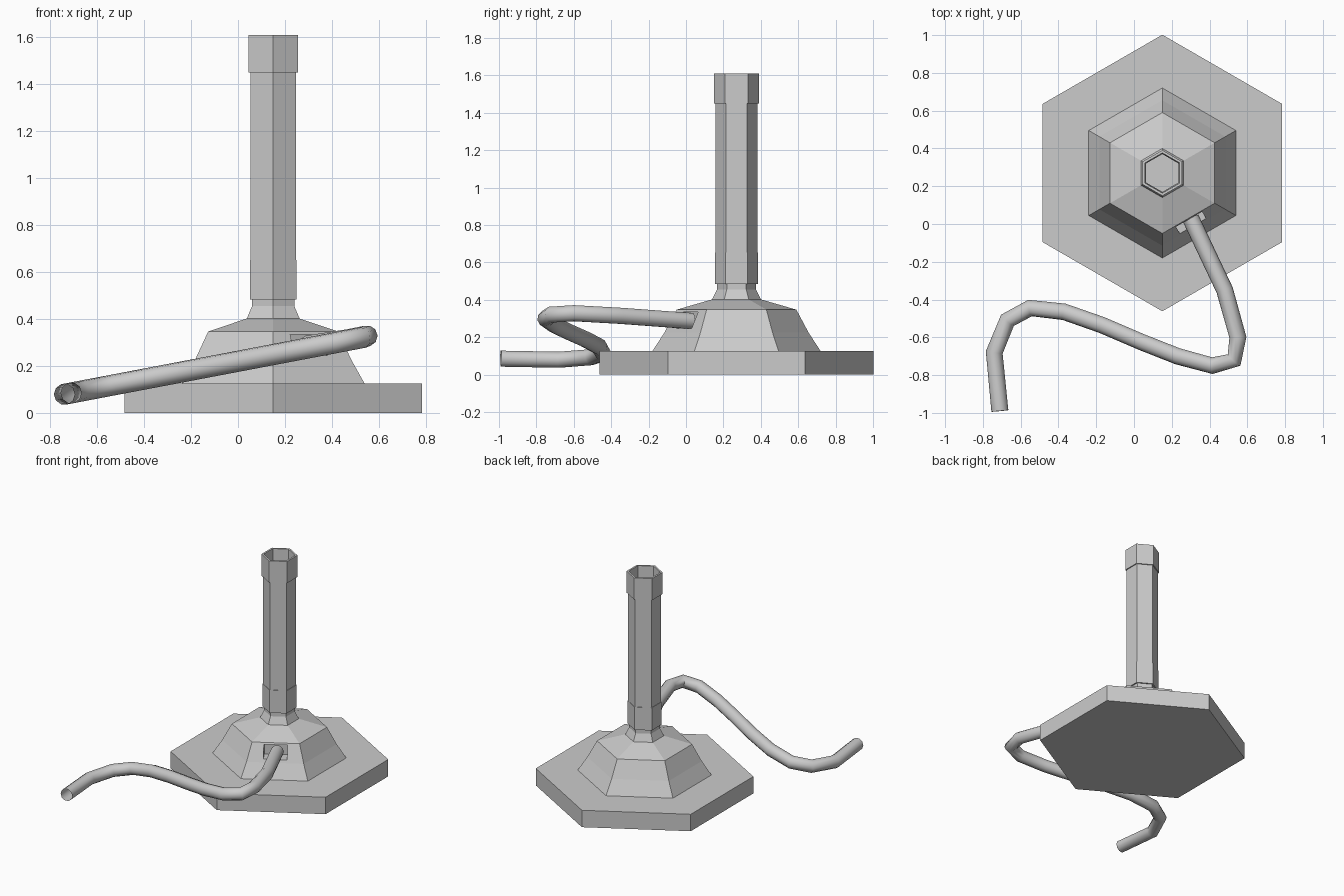
import bpy
import bmesh
from math import cos, sin, pi
from mathutils import Matrix, Vector

CX, CY = 0.15, 0.27

cube = bpy.data.objects.get("Cube")
if cube:
    bpy.data.objects.remove(cube, do_unlink=True)

grey = bpy.data.materials.new("light grey")
grey.use_nodes = True
colour = (0.6, 0.6, 0.6, 1)
grey.diffuse_color = colour
grey.node_tree.nodes["Principled BSDF"].inputs["Base Color"].default_value = colour


def add_object(name, bm):
    bmesh.ops.recalc_face_normals(bm, faces=bm.faces)
    mesh = bpy.data.meshes.new(name)
    bm.to_mesh(mesh)
    bm.free()
    mesh.materials.append(grey)
    obj = bpy.data.objects.new(name, mesh)
    bpy.context.collection.objects.link(obj)
    return obj


def hex_lathe(name, profile):
    """Stack six-sided rings of (corner radius, height) and cap both ends."""
    bm = bmesh.new()
    rings = [[bm.verts.new((CX + r * cos(pi / 2 + i * pi / 3),
                            CY + r * sin(pi / 2 + i * pi / 3), z))
              for i in range(6)] for r, z in profile]
    for a, b in zip(rings, rings[1:]):
        for i in range(6):
            j = (i + 1) % 6
            bm.faces.new((a[i], a[j], b[j], b[i]))
    bm.faces.new(rings[0])
    bm.faces.new(rings[-1])
    return add_object(name, bm)


# Foot and sloping skirt
hex_lathe("base_plate", [(0.732, 0), (0.732, 0.125)])
skirt = hex_lathe("base_skirt", [(0.45, 0.12), (0.45, 0.125), (0.385, 0.225),
                                 (0.32, 0.347), (0.13, 0.402), (0.104, 0.455),
                                 (0.104, 0.49)])

# Barrel with an open bore, lower collar and top collar
hex_lathe("barrel", [(0.104, 0.485), (0.112, 0.485), (0.112, 1.45),
                     (0.121, 1.45), (0.121, 1.61), (0.106, 1.61),
                     (0.1, 1.45), (0.1, 0.5)])
hex_lathe("lower_collar", [(0.104, 0.484), (0.115, 0.484), (0.115, 0.652),
                           (0.105, 0.652)])

# Rectangular port cut into the front left face of the skirt
bm = bmesh.new()
outward = Vector((cos(pi / 3), -sin(pi / 3), 0))
bmesh.ops.create_cube(bm, size=1, matrix=(
    Matrix.Translation(Vector((CX, CY, 0.29)) + outward * 0.33)
    @ Matrix.Rotation(-pi / 3, 4, "Z") @ Matrix.Diagonal((0.18, 0.16, 0.09, 1))))
cutter = add_object("port_cutter", bm)
cutter.hide_render = True
cut = skirt.modifiers.new("port", "BOOLEAN")
cut.operation = "DIFFERENCE"
cut.solver = "EXACT"
cut.object = cutter
bpy.context.view_layer.objects.active = skirt
bpy.ops.object.modifier_apply(modifier="port")
bpy.data.objects.remove(cutter, do_unlink=True)

# Hose: open round tube along a path that climbs evenly from its loose end
plan = [(-0.71, -0.99), (-0.74, -0.68), (-0.67, -0.51), (-0.55, -0.445),
        (-0.37, -0.465), (-0.17, -0.535), (0.04, -0.625), (0.23, -0.7),
        (0.415, -0.75), (0.53, -0.72)]
path = [(x, y, 0.085 + 0.19 * (x + 0.71)) for x, y in plan]
path += [(0.55, -0.6, 0.328), (0.48, -0.35, 0.314), (0.3, 0.03, 0.286)]

curve = bpy.data.curves.new("hose", "CURVE")
curve.dimensions = "3D"
curve.bevel_depth = 0.045
curve.bevel_resolution = 3
spline = curve.splines.new("POLY")
spline.points.add(len(path) - 1)
for point, co in zip(spline.points, path):
    point.co = (*co, 1)
curve.materials.append(grey)
hose = bpy.data.objects.new("hose", curve)
bpy.context.collection.objects.link(hose)
bpy.ops.object.select_all(action="DESELECT")
hose.select_set(True)
bpy.context.view_layer.objects.active = hose
bpy.ops.object.convert(target="MESH")
bpy.ops.object.shade_smooth_by_angle(angle=1.0)
